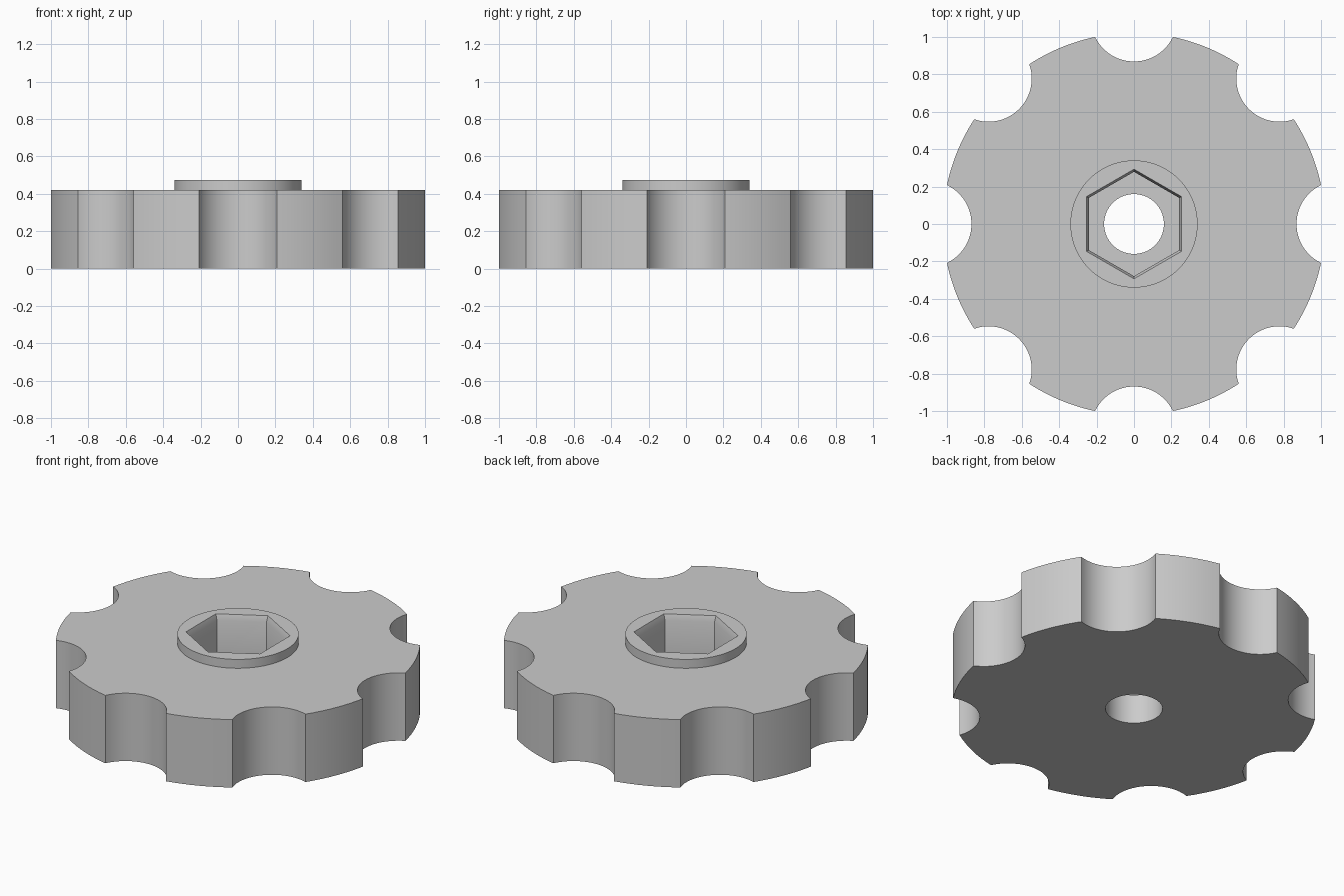
import bpy
import bmesh
from math import sin, cos, pi, atan2, hypot, radians

if "Cube" in bpy.data.objects:
    bpy.data.objects.remove(bpy.data.objects["Cube"])

BODY_TOP, BOSS_TOP = 0.42, 0.475
RIM_R, SCALLOP_R, SCALLOP_D = 1.0214, 0.231, 1.1
LOBES = 8

grey = bpy.data.materials.new("plain_grey")
grey.use_nodes = True
colour = (0.6, 0.6, 0.6, 1)
grey.diffuse_color = colour
grey.node_tree.nodes["Principled BSDF"].inputs["Base Color"].default_value = colour


def prism(name, outline, z0, z1, top_scale=1.0):
    """Solid between an outline at z0 and its scaled copy at z1."""
    bm = bmesh.new()
    low = [bm.verts.new((x, y, z0)) for x, y in outline]
    high = [bm.verts.new((x * top_scale, y * top_scale, z1)) for x, y in outline]
    n = len(outline)
    bm.faces.new(low[::-1])
    bm.faces.new(high)
    for i in range(n):
        j = (i + 1) % n
        bm.faces.new((low[i], low[j], high[j], high[i]))
    mesh = bpy.data.meshes.new(name)
    bm.to_mesh(mesh)
    bm.free()
    mesh.materials.append(grey)
    obj = bpy.data.objects.new(name, mesh)
    bpy.context.collection.objects.link(obj)
    return obj


def ring(radius, sides, start=0.0):
    return [(radius * cos(start + 2 * pi * i / sides),
             radius * sin(start + 2 * pi * i / sides)) for i in range(sides)]


def combine(target, tool, operation):
    mod = target.modifiers.new(operation, "BOOLEAN")
    mod.operation = operation
    mod.solver = "EXACT"
    mod.object = tool
    bpy.context.view_layer.objects.active = target
    bpy.ops.object.modifier_apply(modifier=mod.name)
    bpy.data.objects.remove(tool)


def knob_outline(rim_steps=8, scallop_steps=24):
    # where a scallop circle meets the rim circle
    px = (RIM_R**2 + SCALLOP_D**2 - SCALLOP_R**2) / (2 * SCALLOP_D)
    py = (RIM_R**2 - px**2) ** 0.5
    half = atan2(py, px)
    sweep = atan2(py, SCALLOP_D - px)
    points = []
    for k in range(LOBES):
        mid = 2 * pi * k / LOBES
        # concave finger scallop
        for i in range(scallop_steps + 1):
            a = sweep * (2 * i / scallop_steps - 1)
            x, y = SCALLOP_D - SCALLOP_R * cos(a), SCALLOP_R * sin(a)
            r, t = hypot(x, y), atan2(y, x) + mid
            points.append((r * cos(t), r * sin(t)))
        # rim between two scallops
        span = 2 * pi / LOBES - 2 * half
        for i in range(1, rim_steps):
            t = mid + half + span * i / rim_steps
            points.append((RIM_R * cos(t), RIM_R * sin(t)))
    return points


# Scalloped body with a raised round collar
knob = prism("scalloped_knob", knob_outline(), 0, BODY_TOP)
collar = prism("collar", ring(0.34, 96), 0.3, BOSS_TOP)
combine(knob, collar, "UNION")

# Hexagonal nut pocket, its chamfered mouth and the bolt hole
HEX_R, MOUTH_R, CHAMFER = 0.279, 0.293, 0.035
pocket = prism("pocket", ring(HEX_R, 6, pi / 2), 0.18, 0.6)
combine(knob, pocket, "DIFFERENCE")
flare = 1 + (MOUTH_R / HEX_R - 1) * 2
mouth = prism("mouth", ring(HEX_R, 6, pi / 2),
              BOSS_TOP - CHAMFER, BOSS_TOP + CHAMFER, flare)
combine(knob, mouth, "DIFFERENCE")
hole = prism("hole", ring(0.16, 64), -0.1, 0.3)
combine(knob, hole, "DIFFERENCE")

# Smooth curved walls, crisp edges
bpy.ops.object.select_all(action="DESELECT")
knob.select_set(True)
bpy.context.view_layer.objects.active = knob
bpy.ops.object.shade_smooth_by_angle(angle=radians(25))
